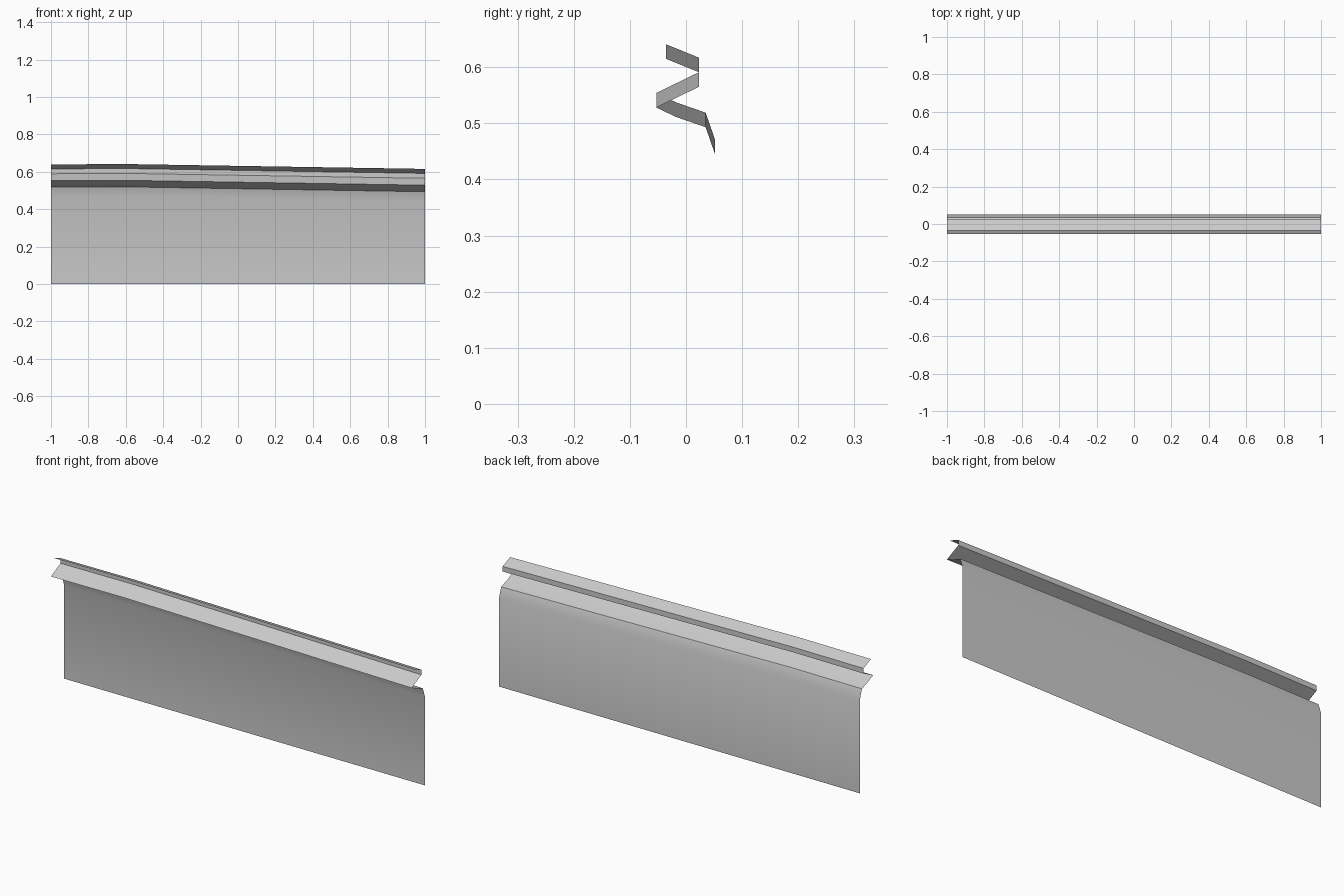
import bpy
import math

cube = bpy.data.objects.get("Cube")
if cube:
    bpy.data.objects.remove(cube, do_unlink=True)

# Single plain grey
grey = bpy.data.materials.new("plain grey")
grey.use_nodes = True
colour = (0.6, 0.6, 0.6, 1)
grey.diffuse_color = colour
grey.node_tree.nodes["Principled BSDF"].inputs["Base Color"].default_value = colour

# Stations along the length and how far the upper edge sinks at each
STATIONS = [(-1, 0.002), (-0.6, 0), (0.2, 0.013), (1, 0.026)]


def sheet(name, profile):
    """Loft an open (y, z) profile along x; points on the ground stay there."""
    verts = [(x, y, z - drop if z > 0 else 0)
             for x, drop in STATIONS for y, z in profile]
    n = len(profile)
    faces = [(s * n + i, s * n + i + 1, (s + 1) * n + i + 1, (s + 1) * n + i)
             for s in range(len(STATIONS) - 1) for i in range(n - 1)]
    mesh = bpy.data.meshes.new(name)
    mesh.from_pydata(verts, [], faces)
    mesh.materials.append(grey)
    obj = bpy.data.objects.new(name, mesh)
    bpy.context.collection.objects.link(obj)
    bpy.ops.object.select_all(action="DESELECT")
    obj.select_set(True)
    bpy.context.view_layer.objects.active = obj
    bpy.ops.object.shade_smooth_by_angle(angle=math.radians(30))
    return obj


# Overhanging top lip with its short upright
sheet("top_lip", [(-0.036, 0.641), (0.023, 0.617), (0.023, 0.591)])

# Sloping ledge and the folded soffit beneath it
sheet("ledge", [(0.023, 0.591), (-0.053, 0.554)])
sheet("soffit", [(-0.053, 0.554), (-0.017, 0.537), (0.035, 0.519)])

# Tall panel with its chamfered head
sheet("wall_panel", [(0.035, 0.519), (0.052, 0.47), (0.052, 0)])
